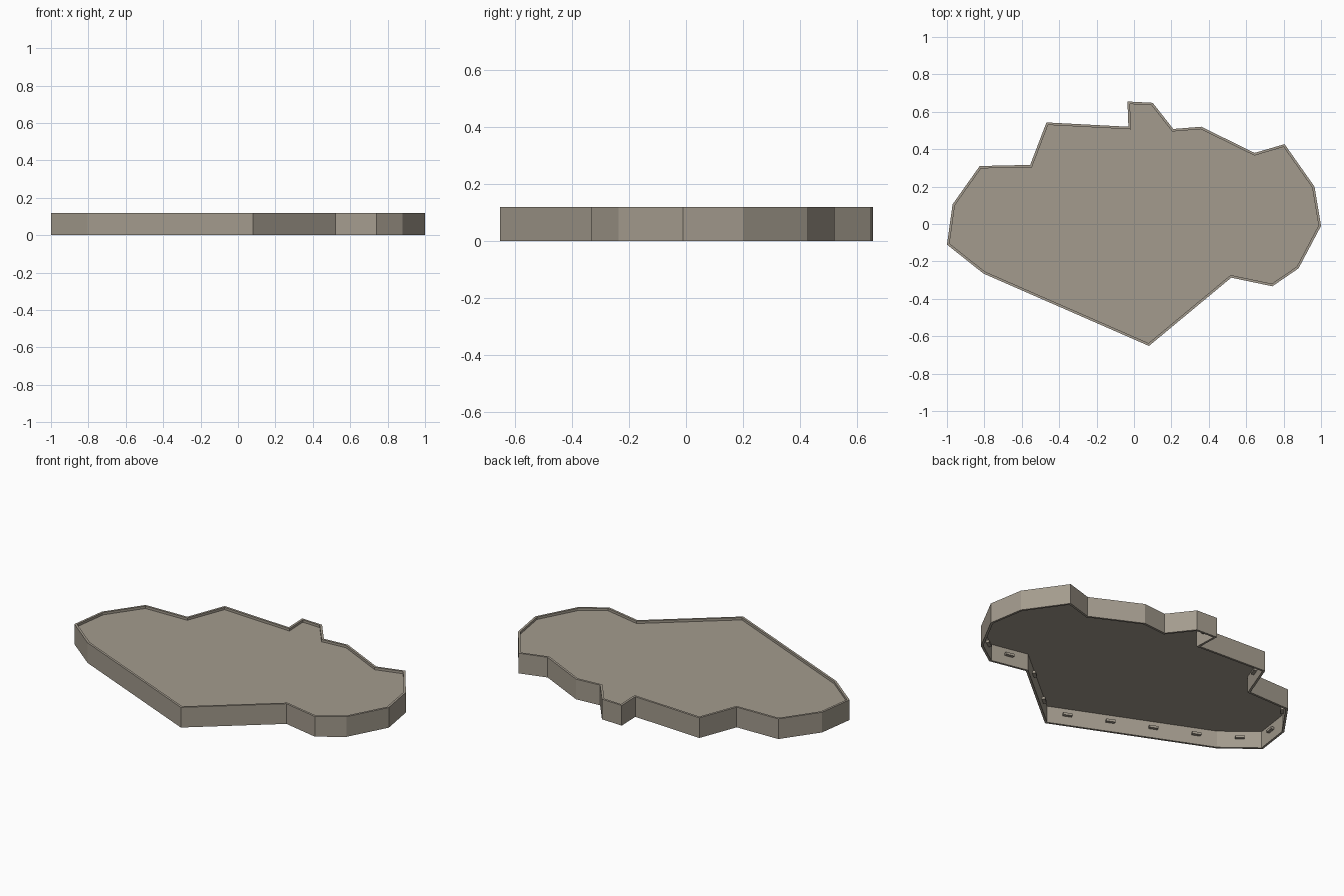
import bpy, bmesh, math
from mathutils import Vector

if "Cube" in bpy.data.objects:
    bpy.data.objects.remove(bpy.data.objects["Cube"])

HEIGHT, WALL = 0.12, 0.013
FLOOR_BOTTOM, FLOOR_TOP = 0.10, 0.106

# Outline of the tray, counter-clockwise seen from above
OUTLINE = [Vector(p) for p in [
    (-1.0, -0.11), (-0.805, -0.265), (0.08, -0.652), (0.52, -0.287),
    (0.74, -0.333), (0.88, -0.237), (1.0, -0.01), (0.965, 0.2),
    (0.805, 0.427), (0.645, 0.38), (0.36, 0.52), (0.21, 0.508),
    (0.10, 0.648), (-0.035, 0.655), (-0.03, 0.52), (-0.468, 0.543),
    (-0.555, 0.316), (-0.825, 0.31), (-0.97, 0.105)]]

stone = bpy.data.materials.new("warm grey")
stone.diffuse_color = (0.37, 0.33, 0.27, 1)
stone.use_nodes = True
stone.node_tree.nodes["Principled BSDF"].inputs["Base Color"].default_value = stone.diffuse_color


def inset(points, d):
    """Move every side of the outline inwards by d, with mitred corners."""
    result = []
    for i, p in enumerate(points):
        a = (p - points[i - 1]).normalized()
        b = (points[(i + 1) % len(points)] - p).normalized()
        na, nb = Vector((-a.y, a.x)), Vector((-b.y, b.x))
        result.append(p + (na + nb) * d / (1 + na.dot(nb)))
    return result


def finish(name, bm):
    bmesh.ops.recalc_face_normals(bm, faces=bm.faces)
    mesh = bpy.data.meshes.new(name)
    bm.to_mesh(mesh)
    bm.free()
    mesh.materials.append(stone)
    obj = bpy.data.objects.new(name, mesh)
    bpy.context.collection.objects.link(obj)
    return obj


inner = inset(OUTLINE, WALL)
n = len(OUTLINE)

# Outer wall: closed band with a thin raised rim
bm = bmesh.new()
rings = [[bm.verts.new((p.x, p.y, z)) for p in pts] for pts, z in
         [(OUTLINE, 0), (OUTLINE, HEIGHT), (inner, HEIGHT), (inner, 0)]]
for k in range(4):
    r, s = rings[k], rings[(k + 1) % 4]
    for i in range(n):
        j = (i + 1) % n
        bm.faces.new((r[i], r[j], s[j], s[i]))
finish("outer_wall", bm)

# Floor plate, set just below the rim and open underneath
bm = bmesh.new()
low = [bm.verts.new((p.x, p.y, FLOOR_BOTTOM)) for p in inner]
high = [bm.verts.new((p.x, p.y, FLOOR_TOP)) for p in inner]
bm.faces.new(low)
bm.faces.new(high)
for i in range(n):
    j = (i + 1) % n
    bm.faces.new((low[i], low[j], high[j], high[i]))
finish("floor_plate", bm)

# Small pegs spaced along the inside of each wall
bm = bmesh.new()
for i in range(n):
    a, b = OUTLINE[i], OUTLINE[(i + 1) % n]
    side = b - a
    normal = Vector((-side.y, side.x)).normalized()
    count = max(1, round(side.length / 0.24))
    for k in range(count):
        c = a + side * (k + 0.5) / count + normal * (WALL + 0.008)
        verts = bmesh.ops.create_cube(bm, size=1)["verts"]
        bmesh.ops.scale(bm, vec=(0.05, 0.02, 0.014), verts=verts)
        bmesh.ops.rotate(bm, cent=(0, 0, 0), verts=verts,
                         matrix=Vector((1, 0, 0)).rotation_difference(
                             side.normalized().to_3d()).to_matrix())
        bmesh.ops.translate(bm, vec=(c.x, c.y, 0.06), verts=verts)
finish("inner_pegs", bm)
